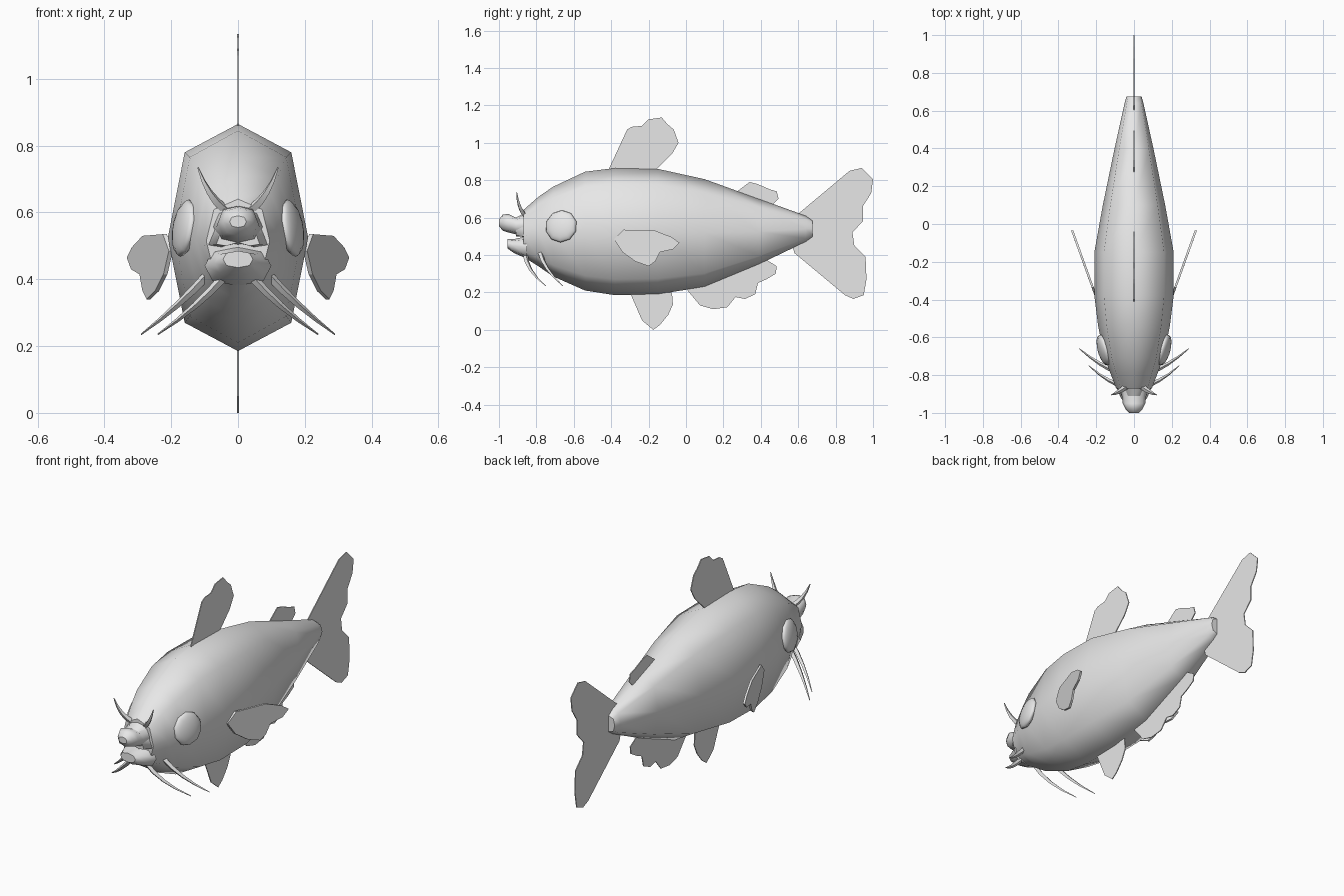
import bpy
import bmesh
from mathutils import Vector

cube = bpy.data.objects.get("Cube")
if cube:
    bpy.data.objects.remove(cube, do_unlink=True)

# One plain grey for the whole fish
grey = bpy.data.materials.new("plain grey")
grey.use_nodes = True
grey.diffuse_color = (0.8, 0.8, 0.8, 1)
grey.node_tree.nodes["Principled BSDF"].inputs["Base Color"].default_value = (0.8, 0.8, 0.8, 1)


def finish(name, bm):
    """Turn a bmesh into a named grey object."""
    bmesh.ops.recalc_face_normals(bm, faces=bm.faces)
    mesh = bpy.data.meshes.new(name)
    bm.to_mesh(mesh)
    bm.free()
    mesh.materials.append(grey)
    obj = bpy.data.objects.new(name, mesh)
    bpy.context.collection.objects.link(obj)
    return obj


# Half sections, from the top to the bottom, in units of half width and half height
ROUND = [(0, 1), (0.76, 0.75), (1, 0), (0.76, -0.75), (0, -1)]
LIP = [(0, 1), (0.5, 0.85), (1, -0.9), (0.55, -1), (0, -0.8)]


def loft(name, rings, half_section=ROUND):
    """Skin rings of (y, bottom, top, half width), given in hundredths."""
    section = half_section + [(-x, z) for x, z in half_section[-2:0:-1]]
    bm = bmesh.new()
    loops = []
    for ring in rings:
        y, low, high, width = (v / 100 for v in ring)
        middle, half = (low + high) / 2, (high - low) / 2
        loops.append([bm.verts.new((x * width, y, middle + z * half)) for x, z in section])
    count = len(section)
    for a, b in zip(loops, loops[1:]):
        for i in range(count):
            j = (i + 1) % count
            bm.faces.new((a[i], a[j], b[j], b[i])).smooth = True
    bm.faces.new(loops[0])
    bm.faces.new(loops[-1])
    return finish(name, bm)


def fin(name, outline, place=lambda y: 0, thickness=0.005):
    """Thin plate from a side outline in hundredths; place gives x from y."""
    bm = bmesh.new()
    sides = []
    for offset in (-thickness / 2, thickness / 2):
        sides.append([bm.verts.new((place(y / 100) + offset, y / 100, z / 100)) for y, z in outline])
        bm.faces.new(sides[-1])
    a, b = sides
    for i in range(len(a)):
        bm.faces.new((a[i - 1], a[i], b[i], b[i - 1]))
    return finish(name, bm)


def barbel(name, side, points, radius):
    """Tapered, bent whisker through three points, in hundredths."""
    start, bend, end = (Vector((p[0] * side, p[1], p[2])) / 100 for p in points)
    curve = bpy.data.curves.new(name, "CURVE")
    curve.dimensions = "3D"
    curve.bevel_depth = radius
    curve.bevel_resolution = 0
    curve.use_fill_caps = True
    spline = curve.splines.new("POLY")
    steps = 4
    spline.points.add(steps)
    for i, point in enumerate(spline.points):
        t = i / steps
        # quadratic blend bending through the middle point
        control = bend * 2 - (start + end) / 2
        place = start * (1 - t) ** 2 + control * 2 * t * (1 - t) + end * t ** 2
        point.co = (*place, 1)
        point.radius = 1 - 0.85 * t ** 1.5
    curve.materials.append(grey)
    obj = bpy.data.objects.new(name, curve)
    bpy.context.collection.objects.link(obj)
    bpy.ops.object.select_all(action="DESELECT")
    obj.select_set(True)
    bpy.context.view_layer.objects.active = obj
    bpy.ops.object.convert(target="MESH")
    bpy.ops.object.shade_smooth_by_angle()


# Body, with an eight sided section
loft("body", [
    (-87, 39, 64, 9.5), (-79, 34, 71, 12.5), (-71, 28.5, 76.5, 15.5), (-54, 21, 84.5, 19),
    (-38, 18.5, 86.5, 21), (-15, 19, 86, 21), (10, 23, 80.5, 16.5), (39, 35, 70, 10.5),
    (64, 47, 61, 5), (67.5, 49.5, 58.5, 4)])

# Mouth
loft("snout", [
    (-100, 55.5, 59, 2.5), (-98, 53, 61.5, 4.5), (-95, 52, 62, 6), (-91, 51, 60, 6.5),
    (-84, 50, 62, 8)])
loft("upper_lip", [(-91, 50, 60, 6.5), (-85, 49.5, 63, 10)], LIP)
loft("lower_jaw", [(-95.5, 43.5, 48.5, 4.5), (-92, 41, 48.5, 7), (-85, 38, 50, 10)])

# Single fins on the middle plane
fin("dorsal_fin", [
    (-40, 84), (-41, 86.5), (-31.5, 107), (-29, 108.5), (-23.5, 109), (-20, 112.5), (-13, 113.5),
    (-10, 110), (-6.5, 107), (-4, 100), (-7.5, 94), (-16.5, 85)])
fin("rear_dorsal_fin", [
    (26, 73), (34, 79), (38, 78), (45, 75), (48.5, 74), (49.5, 70), (46, 66.5), (40, 65)])
fin("tail_fin", [
    (56, 58), (60, 62), (87.5, 85), (94, 86.5), (100, 80.5), (99, 73), (94.5, 66), (94.5, 58),
    (89, 52), (90, 45), (96, 39), (96.5, 27), (95, 18.5), (89.5, 16.5), (85, 18.5), (58, 41),
    (56, 48)])
fin("anal_fin", [
    (0, 22), (7.5, 13), (14.5, 11), (22, 12), (26.5, 17.5), (31.5, 16.5), (37, 19), (38.5, 25),
    (43, 27), (48, 30), (48.5, 34), (42, 38), (10, 26)])
fin("pelvic_fin", [
    (-30, 20), (-23.5, 5), (-17.5, 0), (-14, 2.5), (-9.5, 8), (-7, 13.5), (-7.5, 20)])

# Paired parts
for side, word in ((1, "left"), (-1, "right")):
    fin(word + "_pectoral_fin", [
        (-38.5, 48.5), (-33.5, 53.5), (-16.5, 53), (-7.5, 49.5), (-3.5, 46.5), (-7, 43), (-14, 41.5),
        (-16.5, 36.5), (-20, 34), (-27, 36.5), (-34, 41.5)],
        lambda y: side * (0.21 + 0.36 * (y + 0.36)), 0.012)

    # Eye: a flattened ball turned to lie on the cheek
    bpy.ops.mesh.primitive_uv_sphere_add(
        segments=10, ring_count=8, radius=0.087, location=(side * 0.16, -0.667, 0.553))
    eye = bpy.context.object
    eye.name = word + "_eye"
    eye.scale.z = 0.34
    eye.rotation_euler = Vector((side, -0.27, 0.17)).to_track_quat("Z", "Y").to_euler()
    eye.data.materials.append(grey)
    bpy.ops.object.shade_smooth()

    # Whiskers: one short above the mouth, two long below
    barbel(word + "_upper_barbel", side, [(4, -86, 61), (8.5, -89, 66), (12, -90.5, 73.5)], 0.015)
    barbel(word + "_front_barbel", side, [(4, -86, 41), (13, -83, 32), (24, -75, 23.5)], 0.014)
    barbel(word + "_rear_barbel", side, [(9, -78, 41.5), (18, -74, 32.5), (29, -66, 23.5)], 0.014)
